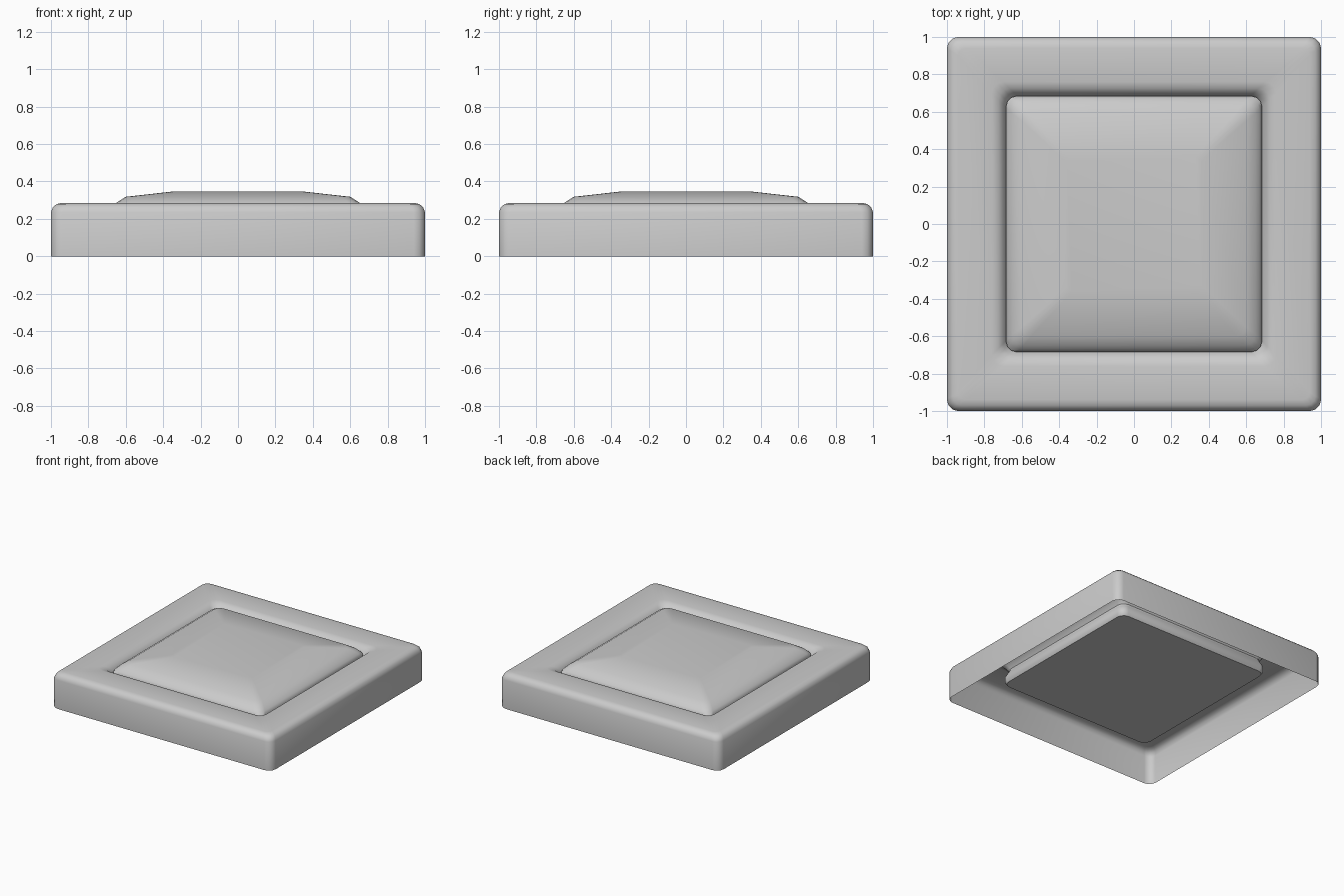
import bpy
import bmesh
from math import cos, sin, pi, radians

if "Cube" in bpy.data.objects:
    bpy.data.objects.remove(bpy.data.objects["Cube"], do_unlink=True)

grey = bpy.data.materials.new("plain grey")
grey.use_nodes = True
colour = (0.6, 0.6, 0.6, 1)
grey.diffuse_color = colour
grey.node_tree.nodes["Principled BSDF"].inputs["Base Color"].default_value = colour


def rounded_square(bm, half, radius, z, steps=3):
    """Counter-clockwise ring of vertices with rounded corners."""
    ring = []
    for corner in range(4):
        mid = pi / 4 + corner * pi / 2
        cx = (half - radius) * (1 if cos(mid) > 0 else -1)
        cy = (half - radius) * (1 if sin(mid) > 0 else -1)
        for i in range(steps + 1):
            a = corner * pi / 2 + i / steps * pi / 2
            ring.append(bm.verts.new((cx + radius * cos(a), cy + radius * sin(a), z)))
    return ring


def loft(name, profile, capped):
    """Skin a stack of rounded squares given as (half, corner radius, z)."""
    bm = bmesh.new()
    rings = [rounded_square(bm, *row) for row in profile]
    for low, high in zip(rings, rings[1:]):
        for i in range(len(low)):
            j = (i + 1) % len(low)
            bm.faces.new((low[i], low[j], high[j], high[i]))
    if capped:
        bm.faces.new(rings[0][::-1])
        bm.faces.new(rings[-1])
    mesh = bpy.data.meshes.new(name)
    bm.to_mesh(mesh)
    bm.free()
    mesh.materials.append(grey)
    obj = bpy.data.objects.new(name, mesh)
    bpy.context.collection.objects.link(obj)
    bpy.ops.object.select_all(action="DESELECT")
    obj.select_set(True)
    bpy.context.view_layer.objects.active = obj
    bpy.ops.object.shade_smooth_by_angle(angle=radians(50))
    return obj


# Open-bottomed frame: thin outer wall, flat top, lip curling down inside
loft("frame_shell", [
    (1, 0.06, 0), (1, 0.06, 0.235), (0.99, 0.06, 0.262), (0.97, 0.05, 0.279),
    (0.94, 0.04, 0.285), (0.76, 0.06, 0.285), (0.725, 0.06, 0.275),
    (0.7, 0.06, 0.25), (0.685, 0.06, 0.22),
], False)

# Cushion panel: flat underside, narrow waist under the lip, domed top
loft("cushion_panel", [
    (0.695, 0.06, 0.11), (0.705, 0.06, 0.13), (0.705, 0.06, 0.165),
    (0.69, 0.06, 0.2), (0.68, 0.06, 0.22), (0.685, 0.06, 0.245),
    (0.67, 0.06, 0.268), (0.65, 0.06, 0.287), (0.6, 0.05, 0.318), (0.36, 0.03, 0.345),
], True)
